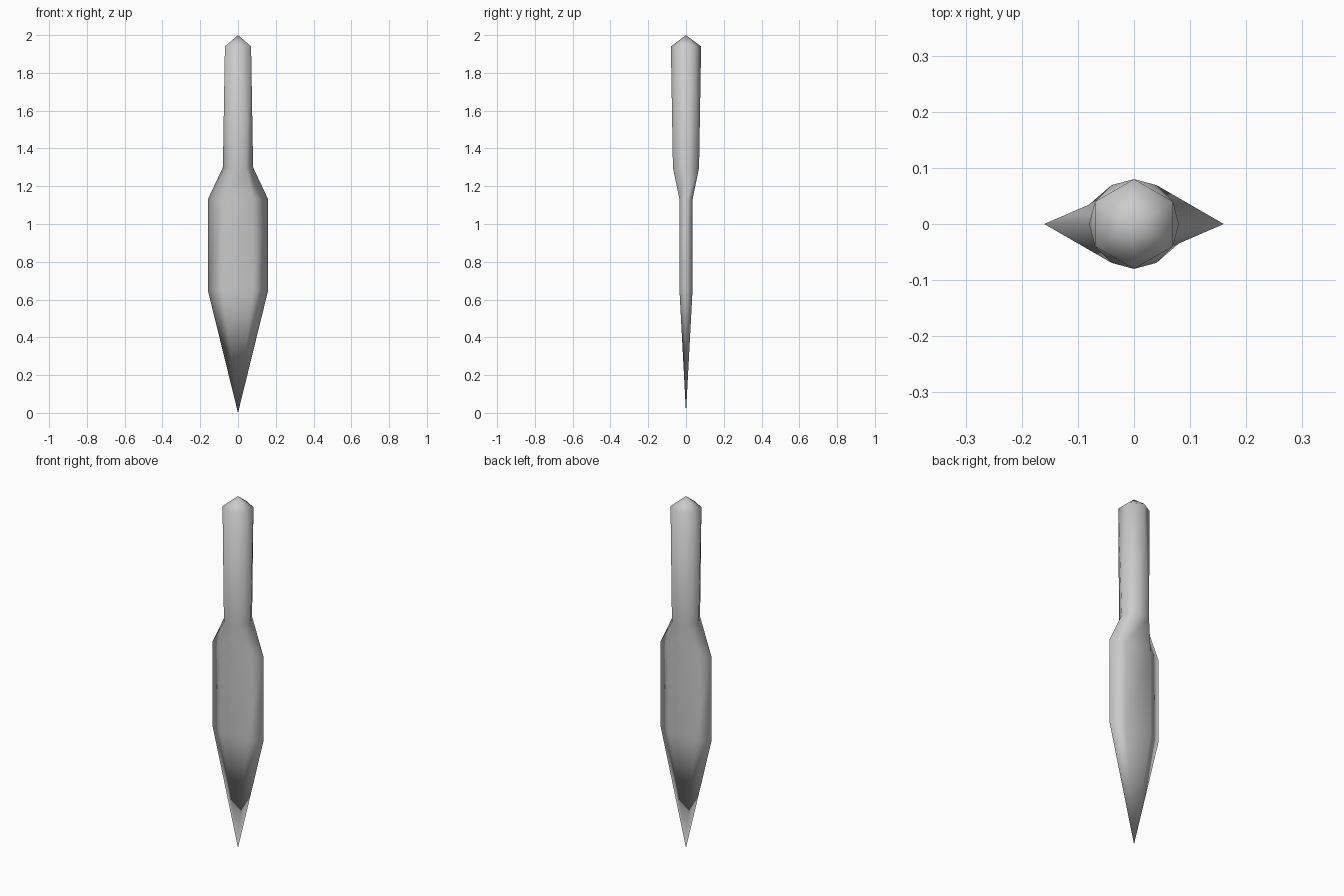
import bpy, bmesh, math

if "Cube" in bpy.data.objects:
    bpy.data.objects.remove(bpy.data.objects["Cube"])


def hex_ring(bm, z, rx, ry, turn=0.0):
    return [bm.verts.new((rx * math.cos(turn + i * math.pi / 3),
                          ry * math.sin(turn + i * math.pi / 3), z)) for i in range(6)]


bm = bmesh.new()
R = 0.08

# blade: hexagonal section flattened in y, closing to a point at the bottom
tip = bm.verts.new((0, 0, 0))
low = hex_ring(bm, 0.65, 2 * R, R / 2)
shoulder = hex_ring(bm, 1.13, 2 * R, R / 2)
neck = hex_ring(bm, 1.30, R, R)
# handle: twists by half a side up to a low pointed cap
top = hex_ring(bm, 1.94, R, R, math.pi / 6)
cap = bm.verts.new((0, 0, 2))

for i in range(6):
    j = (i + 1) % 6
    bm.faces.new((tip, low[j], low[i]))
    for a, b in ((low, shoulder), (shoulder, neck)):
        bm.faces.new((a[i], a[j], b[j], b[i]))
    bm.faces.new((neck[i], neck[j], top[i]))
    bm.faces.new((neck[j], top[j], top[i]))
    bm.faces.new((top[i], top[j], cap))

bmesh.ops.recalc_face_normals(bm, faces=bm.faces)
for f in bm.faces:
    f.smooth = True
mesh = bpy.data.meshes.new("blade_and_handle")
bm.to_mesh(mesh)
bm.free()
obj = bpy.data.objects.new("blade_and_handle", mesh)
bpy.context.collection.objects.link(obj)
